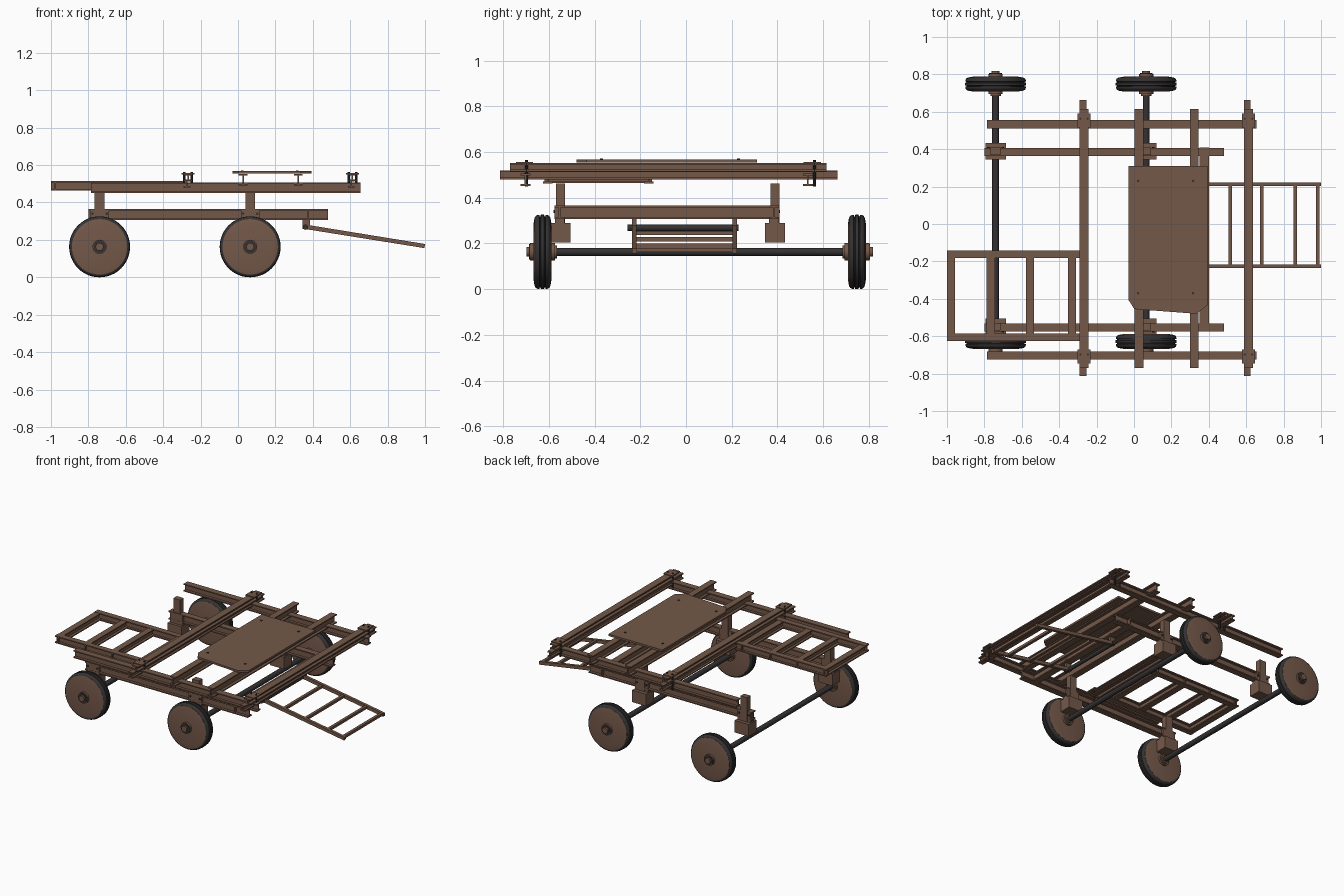
import bpy, bmesh, math
from mathutils import Vector, Matrix

if "Cube" in bpy.data.objects:
    bpy.data.objects.remove(bpy.data.objects["Cube"])

def material(name, rgb):
    m = bpy.data.materials.new(name)
    m.diffuse_color = (*rgb, 1)
    m.use_nodes = True
    m.node_tree.nodes["Principled BSDF"].inputs["Base Color"].default_value = m.diffuse_color
    return m

BROWN = material("rusty brown", (0.175, 0.098, 0.067))
DARK = material("dark rubber", (0.034, 0.031, 0.032))

def finish(name, bm, mat, smooth=False):
    bmesh.ops.recalc_face_normals(bm, faces=bm.faces)
    me = bpy.data.meshes.new(name)
    bm.to_mesh(me)
    bm.free()
    me.materials.append(mat)
    ob = bpy.data.objects.new(name, me)
    bpy.context.collection.objects.link(ob)
    if smooth:
        bpy.ops.object.select_all(action='DESELECT')
        ob.select_set(True)
        bpy.context.view_layer.objects.active = ob
        bpy.ops.object.shade_smooth_by_angle(angle=math.radians(35))
    return ob

def box(name, lo, hi, mat=BROWN):
    bm = bmesh.new()
    c = [(a + b) / 2 for a, b in zip(lo, hi)]
    s = [b - a for a, b in zip(lo, hi)]
    bmesh.ops.create_cube(bm, size=1, matrix=Matrix.Translation(c) @ Matrix.Diagonal((*s, 1)))
    return finish(name, bm, mat)

def extrude_profile(name, pts, vec, mat=BROWN):
    bm = bmesh.new()
    f = bm.faces.new([bm.verts.new(p) for p in pts])
    g = bmesh.ops.extrude_face_region(bm, geom=[f])
    bmesh.ops.translate(bm, vec=vec, verts=[v for v in g['geom'] if isinstance(v, bmesh.types.BMVert)])
    return finish(name, bm, mat)

def i_beam(name, axis, a, b, c, z0, z1, w=0.044, t=0.008):
    """I-beam along x or y from a to b, centred on c across."""
    h, k = w / 2, t / 2
    prof = [(-h, z0), (h, z0), (h, z0 + t), (k, z0 + t), (k, z1 - t), (h, z1 - t),
            (h, z1), (-h, z1), (-h, z1 - t), (-k, z1 - t), (-k, z0 + t), (-h, z0 + t)]
    if axis == 'x':
        return extrude_profile(name, [(a, c + u, z) for u, z in prof], (b - a, 0, 0))
    return extrude_profile(name, [(c + u, a, z) for u, z in prof], (0, b - a, 0))

def rod(name, p, q, r, mat=BROWN, n=24):
    p, q = Vector(p), Vector(q)
    d = q - p
    bm = bmesh.new()
    m = Matrix.Translation((p + q) / 2) @ d.to_track_quat('Z', 'Y').to_matrix().to_4x4()
    bmesh.ops.create_cone(bm, cap_ends=True, segments=n, radius1=r, radius2=r, depth=d.length, matrix=m)
    return finish(name, bm, mat, True)

def lathe(name, prof, center, mat, n=48):
    """Spin (radius, y) points around the y axis."""
    bm = bmesh.new()
    vs = [bm.verts.new((r, y, 0)) for r, y in prof]
    es = [bm.edges.new(e) for e in zip(vs, vs[1:])]
    bmesh.ops.spin(bm, geom=vs + es, cent=(0, 0, 0), axis=(0, 1, 0), angle=math.tau, steps=n)
    bmesh.ops.remove_doubles(bm, verts=bm.verts, dist=1e-5)
    bmesh.ops.translate(bm, verts=bm.verts, vec=center)
    return finish(name, bm, mat, True)

AXLES = (-0.74, 0.065)
WZ = 0.163

# Axles and wheels
tire = [(0.125, -0.034), (0.150, -0.034), (0.158, -0.029), (0.162, -0.020), (0.162, -0.014),
        (0.155, -0.012), (0.155, -0.009), (0.163, -0.007)]
tire += [(r, -y) for r, y in reversed(tire)]
disc = [(0, -0.040), (0.118, -0.040), (0.148, -0.035), (0.148, 0.035), (0.118, 0.040), (0, 0.040)]
hub = [(0, -0.054), (0.038, -0.054), (0.038, 0.054), (0, 0.054)]
for x in AXLES:
    rod("axle", (x, -0.65, WZ), (x, 0.77, WZ), 0.018, DARK)
    for y, s in ((0.748, 1), (-0.628, -1)):
        lathe("tire", tire, (x, y, WZ), DARK)
        lathe("wheel_disc", disc, (x, y, WZ), BROWN)
        lathe("hub", hub, (x, y, WZ), BROWN, 24)
        rod("hub_ring", (x, y, WZ), (x, y + s * 0.058, WZ), 0.034, DARK)
        rod("hub_cap", (x, y, WZ), (x, y + s * 0.070, WZ), 0.021)
        rod("hub_collar", (x, y, WZ), (x, y - s * 0.063, WZ), 0.028)

# Lower frame: rails, front cross beam, bearing blocks and posts
for y, s in ((0.385, 1), (-0.553, -1)):
    i_beam("lower_rail", 'x', -0.80, 0.48, y, 0.307, 0.366)
    for x in AXLES:
        yc = y + 0.004
        box("bearing_block", (x - 0.055, yc - 0.044, 0.205), (x + 0.055, yc + 0.044, 0.29))
        box("post", (x - 0.026, yc - 0.02, 0.28), (x + 0.026, yc + 0.02, 0.463))
        box("post_clamp", (x - 0.05, y - 0.021, 0.288), (x + 0.05, y + 0.021, 0.360))
        for dx in (-0.038, 0.038):
            rod("clamp_bolt", (x + dx, y, 0.34), (x + dx, y + s * 0.027, 0.34), 0.007, DARK, 8)
i_beam("lower_cross_beam", 'y', -0.575, 0.41, 0.375, 0.307, 0.366, 0.05)

# Upper frame: long rails and paired end beams with clamps
for y in (0.533, -0.703):
    i_beam("upper_rail", 'x', -0.785, 0.655, y, 0.452, 0.506)
for x in (-0.267, 0.612):
    i_beam("long_cross_beam", 'y', -0.813, 0.663, x - 0.006, 0.48, 0.52, 0.036)
    i_beam("upper_cross_beam", 'y', -0.77, 0.615, x, 0.515, 0.551, 0.05)
    for y0, y1 in ((0.515, 0.59), (-0.745, -0.67)):
        box("beam_clamp_plate", (x - 0.035, y0, 0.549), (x + 0.035, y1, 0.557))
        for dx in (-0.02, 0.02):
            ym = (y0 + y1) / 2 + 0.01
            rod("clamp_plate_bolt", (x + dx, ym, 0.45), (x + dx, ym, 0.564), 0.006, DARK, 8)

# Deck beams and clipped deck plate
for x in (0.027, 0.322):
    i_beam("deck_beam", 'y', -0.77, 0.615, x, 0.49, 0.553, 0.046)
outline = [(-0.03, 0.31), (-0.03, -0.405), (0.002, -0.455), (0.335, -0.48), (0.392, -0.435), (0.392, 0.31)]
extrude_profile("deck_plate", [(x, y, 0.554) for x, y in outline], (0, 0, 0.014))
for x in (0.022, 0.316):
    for y in (0.23, -0.37):
        rod("deck_bolt", (x, y, 0.56), (x, y, 0.572), 0.007, DARK, 8)

# Rear side rack
for y in (-0.163, -0.605):
    i_beam("rack_side", 'x', -1.0, -0.285, y, 0.463, 0.515, 0.04)
for x in (-0.978, -0.766, -0.557, -0.332):
    i_beam("rack_bar", 'y', -0.62, -0.148, x, 0.464, 0.513, 0.043)

# Sloping tow ladder hinged under the lower cross beam
def ladder_z(x):
    return 0.27 - (x - 0.36) * 0.16

rod("hinge_rod", (0.36, -0.255, 0.268), (0.36, 0.23, 0.268), 0.014, DARK)
for y in (0.213, -0.226):
    box("hinge_bracket", (0.345, y - 0.01, 0.257), (0.385, y + 0.01, 0.335))
    z0, z1 = ladder_z(0.35), ladder_z(0.997)
    extrude_profile("ladder_side", [(0.35, y - 0.01, z0 - 0.012), (0.997, y - 0.01, z1 - 0.012),
                                    (1.0, y - 0.01, z1 + 0.01), (0.35, y - 0.01, z0 + 0.012)], (0, 0.02, 0))
for x in (0.515, 0.683, 0.862, 0.982):
    z = ladder_z(x)
    box("ladder_rung", (x - 0.01, -0.226, z - 0.009), (x + 0.01, 0.213, z + 0.009))
